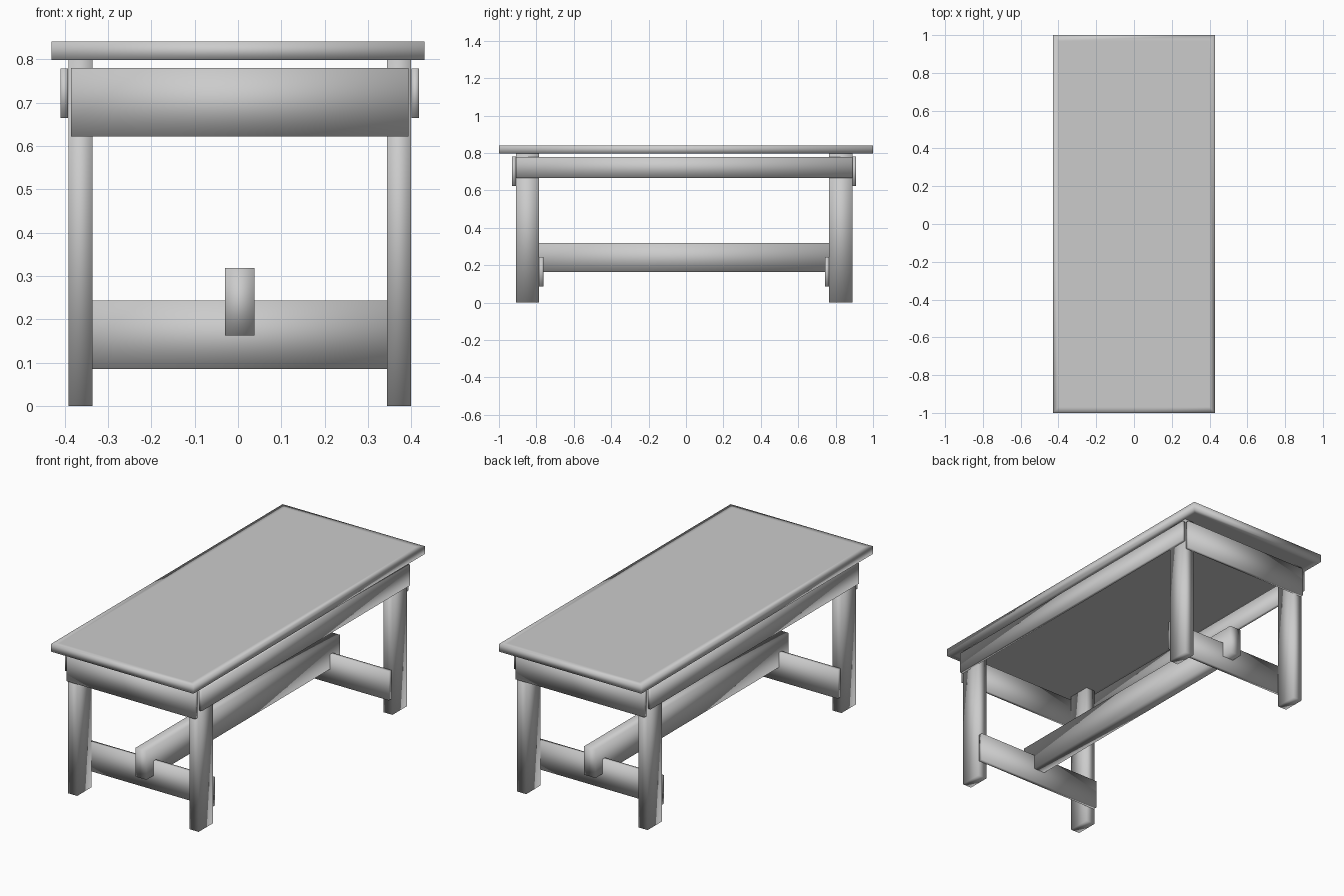
import bpy, bmesh

if "Cube" in bpy.data.objects:
    bpy.data.objects.remove(bpy.data.objects["Cube"])

CX, CY = 0.004, -0.01  # the base sits slightly off the top's centre


def board(name, x, y, z, rim=0):
    """Softly shaded box from (min, max) ranges, optionally with inset flat faces."""
    bm = bmesh.new()
    bmesh.ops.create_cube(bm, size=1)
    for v in bm.verts:
        v.co = [r[0] if c < 0 else r[1] for c, r in zip(v.co, (x, y, z))]
    if rim:
        caps = [f for f in bm.faces if abs(f.normal.z) > 0.9]
        bmesh.ops.inset_individual(bm, faces=caps, thickness=rim)
    for f in bm.faces:
        f.smooth = True
    mesh = bpy.data.meshes.new(name)
    bm.to_mesh(mesh)
    bm.free()
    obj = bpy.data.objects.new(name, mesh)
    bpy.context.collection.objects.link(obj)
    return obj


def side(c, s, a, b):
    """Range between offsets a and b on side s of centre c."""
    return tuple(sorted((c + s * a, c + s * b)))


# Table top with inset panel
board("table_top", (-0.43, 0.43), (-1, 1), (0.798, 0.841), rim=0.045)

for sy, end in ((-1, "front"), (1, "back")):
    # Legs
    for sx, hand in ((-1, "left"), (1, "right")):
        board(f"{end}_{hand}_leg", side(CX, sx, 0.34, 0.395),
              side(CY, sy, 0.775, 0.9), (0, 0.8))
    # Short apron outside the legs
    board(f"{end}_apron", (CX - 0.389, CX + 0.389),
          side(CY, sy, 0.9, 0.92), (0.622, 0.78))
    # Low cross rail on the inner leg faces
    board(f"{end}_cross_rail", (CX - 0.389, CX + 0.389),
          side(CY, sy, 0.752, 0.775), (0.086, 0.243))

# Long aprons outside the legs
for sx, hand in ((-1, "left"), (1, "right")):
    board(f"{hand}_apron", side(CX, sx, 0.396, 0.414),
          (CY - 0.9, CY + 0.9), (0.665, 0.779))

# Central stretcher passing through both cross rails
board("stretcher", (CX - 0.034, CX + 0.034), (CY - 0.835, CY + 0.835), (0.163, 0.319))
